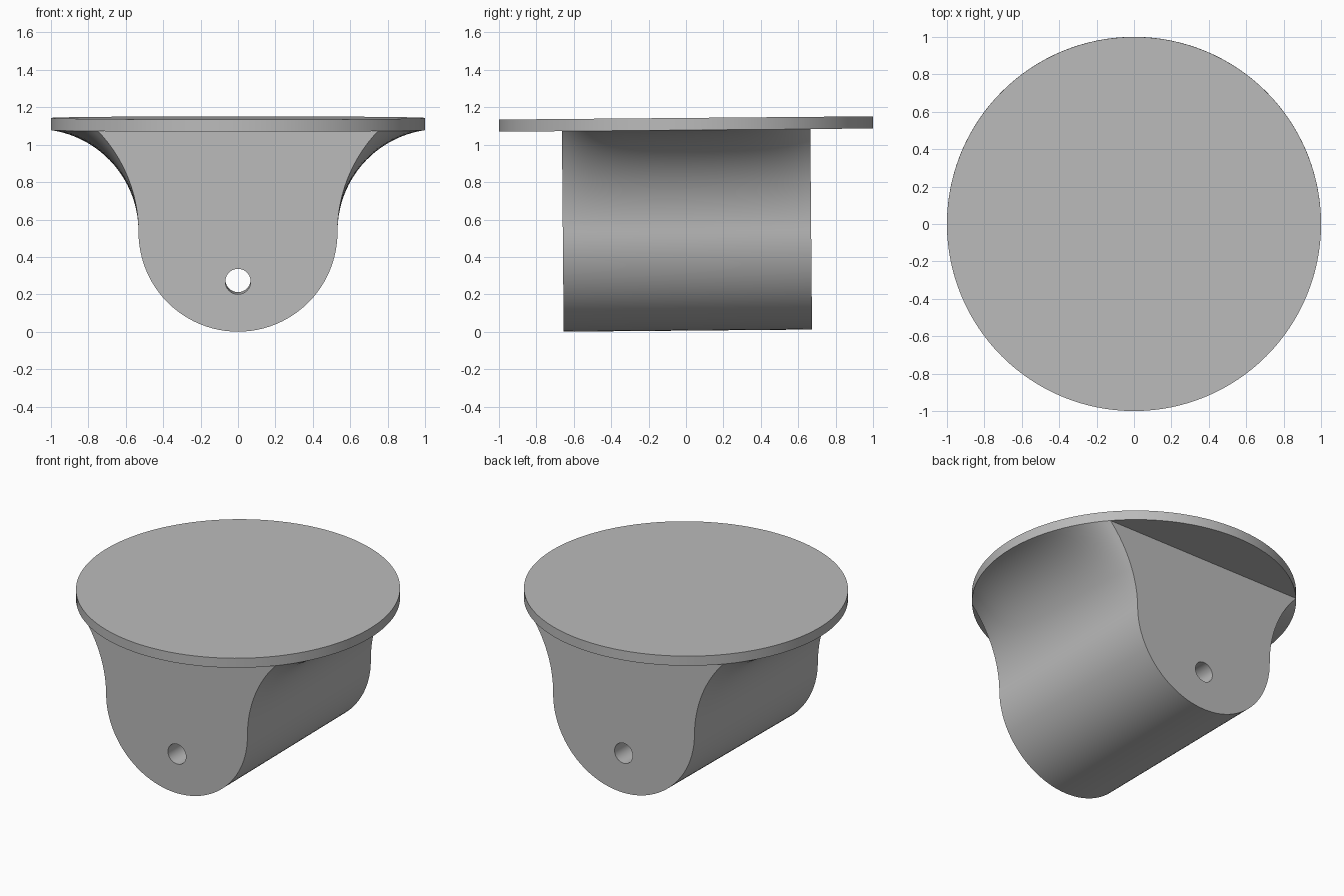
import bpy
import bmesh
from math import pi, sin, cos, sqrt, atan2, asin
from mathutils import Matrix

if "Cube" in bpy.data.objects:
    bpy.data.objects.remove(bpy.data.objects["Cube"])

RADIUS = 0.532       # rounded foot of the body
HALF_DEPTH = 0.664
BODY_TOP = 1.072
PLATE_THICK = 0.065
HOLE_R, HOLE_Z = 0.068, 0.268
TILT = 0.0087        # the whole part leans slightly
ARC_STEPS, SECTIONS = 24, 48

grey = bpy.data.materials.new("plain grey")
grey.use_nodes = True
colour = (0.5, 0.5, 0.5, 1)
grey.diffuse_color = colour
grey.node_tree.nodes["Principled BSDF"].inputs["Base Color"].default_value = colour


def finish(name, bm):
    """Turn a bmesh into a smooth, tilted object."""
    bmesh.ops.recalc_face_normals(bm, faces=bm.faces[:])
    pivot = Matrix.Translation((0, 0, BODY_TOP + PLATE_THICK))
    lift = Matrix.Translation((0, 0, 0.006))
    bm.transform(lift @ pivot @ Matrix.Rotation(TILT, 4, 'X') @ pivot.inverted())
    mesh = bpy.data.meshes.new(name)
    bm.to_mesh(mesh)
    bm.free()
    mesh.materials.append(grey)
    obj = bpy.data.objects.new(name, mesh)
    bpy.context.collection.objects.link(obj)
    bpy.ops.object.select_all(action='DESELECT')
    obj.select_set(True)
    bpy.context.view_layer.objects.active = obj
    bpy.ops.object.shade_smooth_by_angle(angle=0.5)
    return obj


def section(y):
    """Cross-section: round foot, then arcs flaring out to the plate rim."""
    rim = sqrt(1 - y * y)
    dx, dz = rim - RADIUS, BODY_TOP - RADIUS
    r = (dx * dx + dz * dz) / (2 * dx)
    sweep = asin(dz / r) if dx <= r else pi - asin(dz / r)
    flare = []
    for i in range(ARC_STEPS, 0, -1):
        a = sweep * i / ARC_STEPS
        flare.append((RADIUS + r * (1 - cos(a)), RADIUS + r * sin(a)))
    foot = [(RADIUS * cos(pi * i / 48), RADIUS - RADIUS * sin(pi * i / 48))
            for i in range(49)]
    left = [(-x, z) for x, z in reversed(flare)]
    return [(x, y, z) for x, z in flare + foot + left]


def bridge(bm, a, b):
    n = len(a)
    for i in range(n):
        j = (i + 1) % n
        bm.faces.new((a[i], a[j], b[j], b[i]))


# Body lofted from front to back, with a pin hole right through
bm = bmesh.new()
ys = [HALF_DEPTH * (2 * i / SECTIONS - 1) for i in range(SECTIONS + 1)]
rings = [[bm.verts.new(p) for p in section(y)] for y in ys]
for a, b in zip(rings, rings[1:]):
    bridge(bm, a, b)
holes = [[bm.verts.new((HOLE_R * cos(2 * pi * i / 40), y,
                        HOLE_Z + HOLE_R * sin(2 * pi * i / 40)))
          for i in range(40)] for y in (ys[0], ys[-1])]
bridge(bm, holes[0], holes[1])
for outer, inner, ny in ((rings[0], holes[0], -1), (rings[-1], holes[1], 1)):
    edges = [bm.edges.get((ring[i - 1], ring[i]))
             for ring in (outer, inner) for i in range(len(ring))]
    bmesh.ops.triangle_fill(bm, use_beauty=True, edges=edges, normal=(0, ny, 0))
finish("flared_body", bm)

# Round mounting plate on top
bm = bmesh.new()
bmesh.ops.create_cone(bm, cap_ends=True, segments=128, radius1=1, radius2=1,
                      depth=PLATE_THICK,
                      matrix=Matrix.Translation((0, 0, BODY_TOP + PLATE_THICK / 2)))
finish("round_plate", bm)
